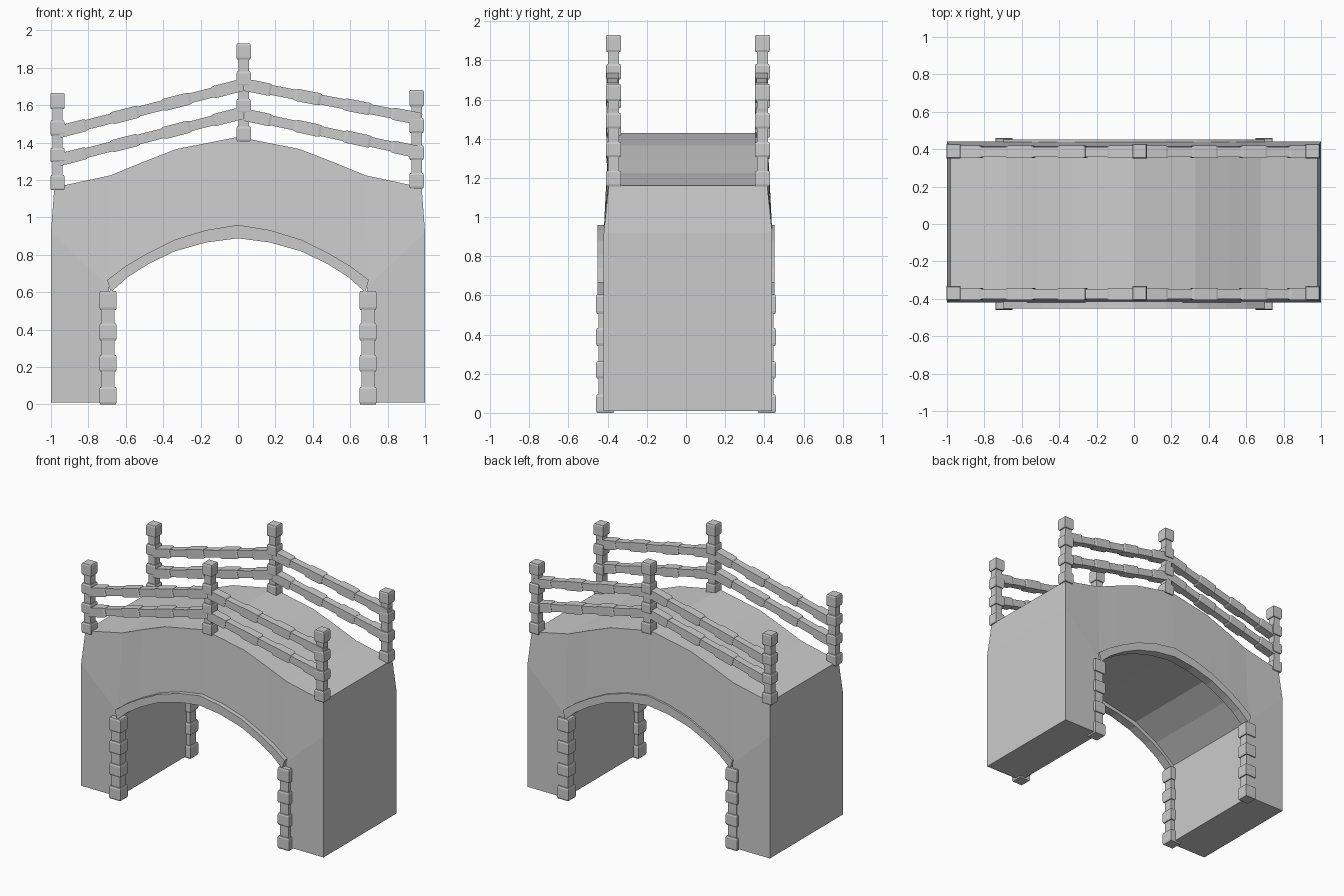
import bpy, bmesh
from mathutils import Vector

if "Cube" in bpy.data.objects:
    bpy.data.objects.remove(bpy.data.objects["Cube"])


def make(name, verts, faces, mirror=False):
    bm = bmesh.new()
    vs = [bm.verts.new(v) for v in verts]
    for f in faces:
        bm.faces.new([vs[i] for i in f])
    bmesh.ops.recalc_face_normals(bm, faces=bm.faces[:])
    me = bpy.data.meshes.new(name)
    bm.to_mesh(me)
    bm.free()
    ob = bpy.data.objects.new(name, me)
    bpy.context.collection.objects.link(ob)
    if mirror:
        m = ob.modifiers.new("mirror", 'MIRROR')
        m.use_axis[0] = True
        m.use_clip = True
    return ob


def block_bar(name, p0, p1, wide, thin, lip):
    """Square bar along p0-p1 with four chamfered blocks joined by thinner necks."""
    p0, p1 = Vector(p0), Vector(p1)
    axis = p1 - p0
    length = axis.length
    d = axis.normalized()
    u = Vector((0, 1, 0))
    v = d.cross(u)
    e = lip / length
    stations = []
    for a, b in ((0, .155), (.29, .435), (.565, .715), (.835, 1)):
        if a > 0:
            stations.append((a, thin))
        stations += [(a, wide - .008), (a + e, wide), (b - e, wide), (b, wide - .008)]
        if b < 1:
            stations.append((b, thin))
    verts, faces = [], []
    for t, s in stations:
        for i, j in ((-1, -1), (1, -1), (1, 1), (-1, 1)):
            verts.append(p0 + axis * t + (u * i + v * j) * s / 2 * 1.0)
    n = len(stations)
    for k in range(n - 1):
        for i in range(4):
            j = (i + 1) % 4
            faces.append((4 * k + i, 4 * k + j, 4 * k + 4 + j, 4 * k + 4 + i))
    faces += [(3, 2, 1, 0), tuple(range(4 * n - 4, 4 * n))]
    return make(name, verts, faces)


# Bridge body: right half as paired inner/outer outlines, mirrored in x
inner = [(.69, .01), (.69, .63), (.53, .755), (.34, .855), (0, .925)]
outer = [(1, .01), (1, .92), (.982, 1.16), (.68, 1.225), (.51, 1.295), (.33, 1.365), (0, 1.43)]
pts = inner + outer[::-1]
N = len(pts)
verts = []
for side in (-1, 1):
    for x, z in pts:
        half = .405 if z > 1.1 else .43
        verts.append((x, .01 + side * half, z))
patches = [(0, 11, 10, 1), (1, 10, 9, 8), (1, 8, 7, 2), (2, 7, 6, 3), (3, 6, 5, 4)]
faces = patches + [tuple(i + N for i in p) for p in patches]
for i in range(N):
    if i != 4:                       # leave the mirror plane open
        j = (i + 1) % N
        faces.append((i, j, j + N, i + N))
make("bridge_body", verts, faces, mirror=True)

# Arch trims on the front and back openings
low = [(.68, .60), (.59, .68), (.48, .75), (.34, .818), (.17, .866), (0, .888)]
high = [(.70, .665), (.60, .74), (.49, .805), (.34, .88), (.17, .932), (0, .96)]
for side, label in ((-1, "front"), (1, "back")):
    verts, faces = [], []
    for (x0, z0), (x1, z1) in zip(low, high):
        ya, yb = side * .452, side * .385
        verts += [(x0, ya, z0), (x1, ya, z1), (x1, yb, z1), (x0, yb, z0)]
    for k in range(len(low) - 1):
        for i in range(4):
            j = (i + 1) % 4
            faces.append((4 * k + i, 4 * k + j, 4 * k + 4 + j, 4 * k + 4 + i))
    faces.append((0, 1, 2, 3))
    make("arch_trim_" + label, verts, faces, mirror=True)

    # Corner pillars under the arch
    for x in (-.695, .695):
        block_bar("corner_pillar_" + label, (x, side * .413, 0), (x, side * .413, .605),
                  .092, .068, .012)

    # Railing posts and the two rails on each slope
    y = -.37 if side < 0 else .39
    for x, z0, z1 in ((-.965, 1.145, 1.665), (.03, 1.405, 1.93), (.955, 1.155, 1.68)):
        block_bar("railing_post_" + label, (x, y, z0), (x, y, z1), .077, .055, .01)
    for xa, za, xb, zb in ((-.965, 1.455, .03, 1.71), (-.965, 1.305, .03, 1.56),
                           (.03, 1.71, .98, 1.525), (.03, 1.55, .98, 1.345)):
        block_bar("rail_" + label, (xa, y - .004, za), (xb, y - .004, zb), .066, .053, .012)
